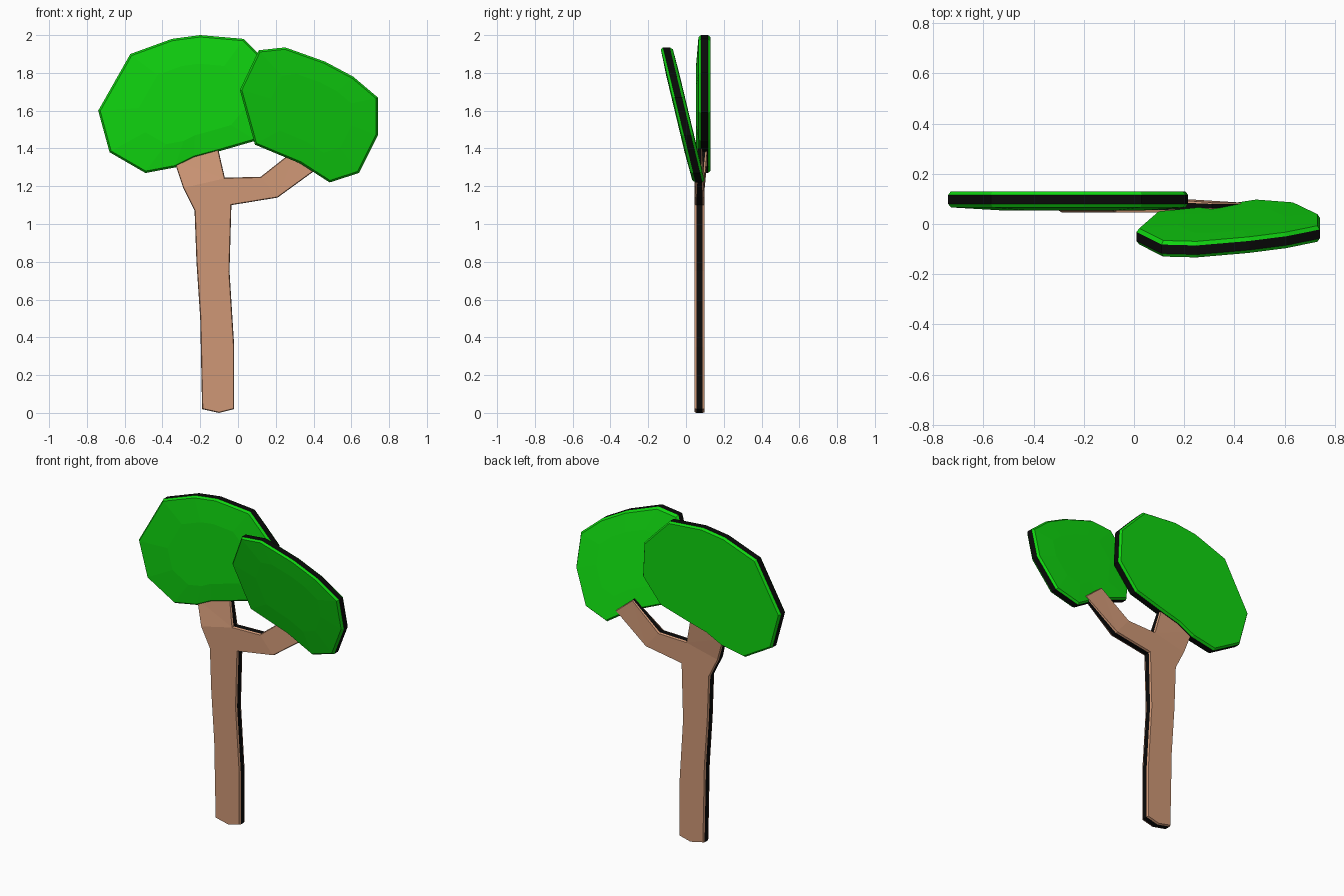
import bpy, bmesh
from mathutils import Vector

if "Cube" in bpy.data.objects:
    bpy.data.objects.remove(bpy.data.objects["Cube"], do_unlink=True)


def material(name, rgb):
    m = bpy.data.materials.new(name)
    m.use_nodes = True
    m.diffuse_color = (*rgb, 1)
    bsdf = next(n for n in m.node_tree.nodes if n.type == "BSDF_PRINCIPLED")
    bsdf.inputs["Base Color"].default_value = (*rgb, 1)
    bsdf.inputs["Roughness"].default_value = 0.9
    return m


bark = material("bark_brown", (0.62, 0.31, 0.18))
leaf = material("leaf_green", (0.005, 0.66, 0.005))
black = material("rim_black", (0.003, 0.003, 0.003))


def inset(points, d):
    """Mitred inward offset of a counter-clockwise outline."""
    result = []
    for i, p in enumerate(points):
        a = (p - points[i - 1]).normalized()
        b = (points[(i + 1) % len(points)] - p).normalized()
        na, nb = Vector((-a.y, a.x)), Vector((-b.y, b.x))
        result.append(p + (na + nb) * d / (1 + na.dot(nb)))
    return result


def slab(name, outline, mat, rim, half, bevel, depth, dome=(0, 0)):
    """Flat cut-out with a black rim band and bevelled, optionally domed faces.
    depth(x, z) gives the middle y and a thickness factor."""
    outer = [Vector(p) for p in outline]
    face = inset(outer, bevel)
    mid = sum(face, Vector((0, 0))) / len(face)
    inner = [mid + (p - mid) * 0.6 for p in face]
    rings = [(face, -half), (outer, -rim), (outer, rim), (face, half)]
    if dome[0]:
        rings.insert(0, (inner, -half - dome[0]))
    if dome[1]:
        rings.append((inner, half + dome[1]))
    bm = bmesh.new()
    loops = []
    for points, off in rings:
        loop = []
        for x, z in points:
            y, k = depth(x, z)
            loop.append(bm.verts.new((x, y + off * k, z)))
        loops.append(loop)
    n = len(outer)
    for r in range(len(loops) - 1):
        is_rim = rings[r][0] is outer and rings[r + 1][0] is outer
        for i in range(n):
            j = (i + 1) % n
            f = bm.faces.new((loops[r][i], loops[r + 1][i],
                              loops[r + 1][j], loops[r][j]))
            f.material_index = int(is_rim)
    caps = [bm.faces.new(loops[0]), bm.faces.new(loops[-1])]
    bmesh.ops.recalc_face_normals(bm, faces=bm.faces[:])
    bmesh.ops.triangulate(bm, faces=caps)
    mesh = bpy.data.meshes.new(name)
    bm.to_mesh(mesh)
    bm.free()
    mesh.materials.append(mat)
    mesh.materials.append(black)
    obj = bpy.data.objects.new(name, mesh)
    bpy.context.collection.objects.link(obj)
    return obj


# Forked trunk, thinning where the branches enter the crowns
def trunk_depth(x, z):
    if x > 0.25:
        return 0.072, 0.5
    if z > 1.3 and x < 0:
        return 0.095, 0.7
    return 0.072, 1


slab("trunk", [
    (-0.19, 0.02), (-0.10, 0), (-0.02, 0.02), (-0.02, 0.35), (-0.045, 0.75),
    (-0.035, 1.10), (0.21, 1.14), (0.43, 1.30), (0.31, 1.40), (0.12, 1.25),
    (-0.07, 1.245), (-0.11, 1.42), (-0.34, 1.34), (-0.29, 1.19),
    (-0.23, 1.07), (-0.22, 0.80), (-0.20, 0.50)],
    bark, 0.016, 0.027, 0.004, trunk_depth)

# Upright crown on the right-hand branch
slab("right_crown", [
    (-0.74, 1.60), (-0.68, 1.38), (-0.49, 1.27), (-0.33, 1.30), (-0.23, 1.35),
    (-0.10, 1.385), (0.09, 1.44), (0.215, 1.59), (0.205, 1.80), (0.10, 1.91),
    (0.03, 1.98), (-0.20, 2.0), (-0.35, 1.98), (-0.57, 1.90)],
    leaf, 0.018, 0.032, 0.01, lambda x, z: (0.098, 1), (0.012, 0))

# Forward-leaning crown on the left-hand branch
slab("left_crown", [
    (0.01, 1.71), (0.09, 1.42), (0.33, 1.32), (0.485, 1.22), (0.64, 1.27),
    (0.74, 1.47), (0.74, 1.67), (0.61, 1.78), (0.46, 1.86), (0.25, 1.935),
    (0.11, 1.92)],
    leaf, 0.018, 0.032, 0.01,
    lambda x, z: (-0.10 - 0.24 * (z - 1.92), 1), (0.005, 0.003))
